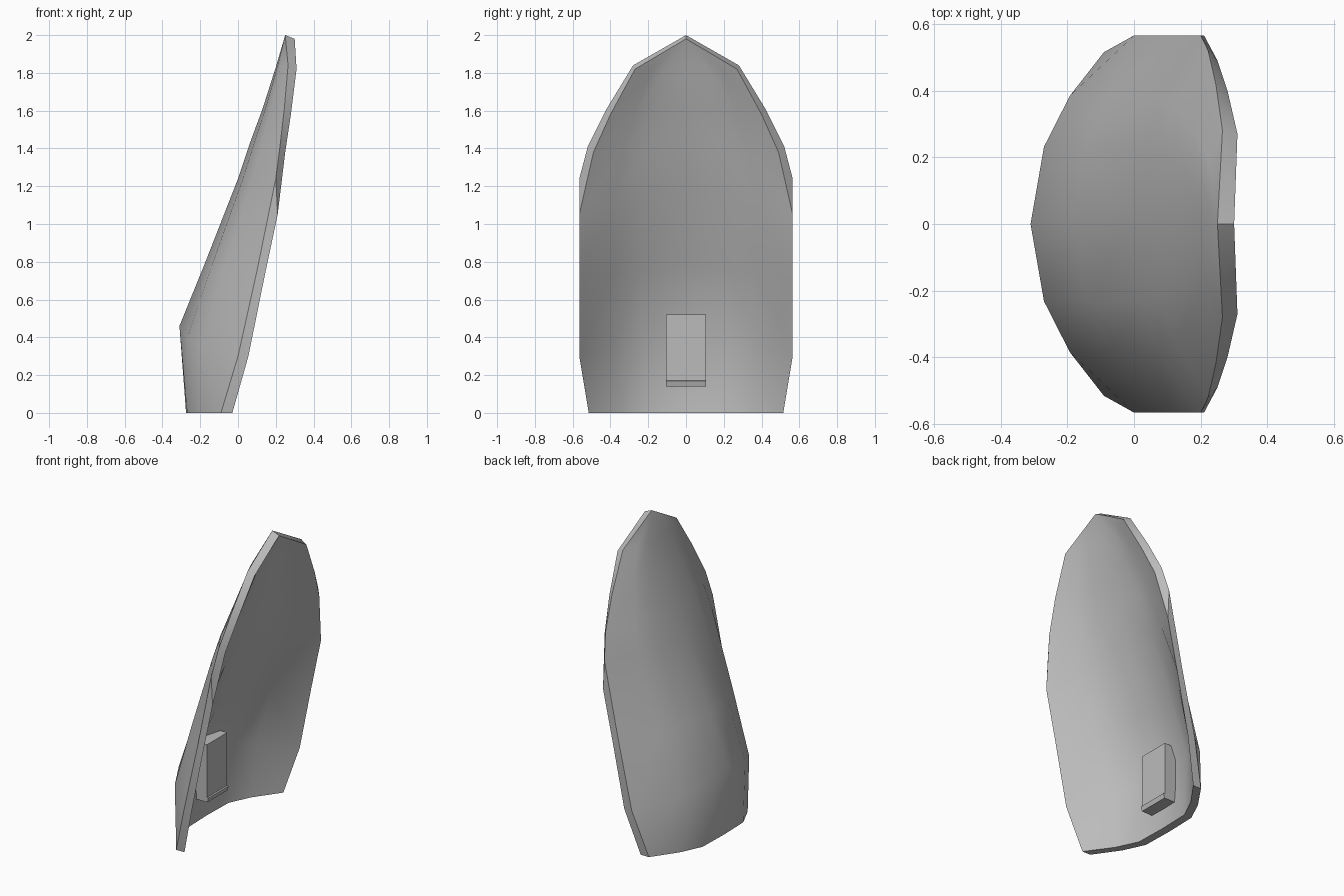
import bpy, bmesh, math
from mathutils import Vector

cube = bpy.data.objects.get("Cube")
if cube:
    bpy.data.objects.remove(cube, do_unlink=True)

# One plain grey for everything
grey = bpy.data.materials.new("plain grey")
grey.use_nodes = True
colour = (0.5, 0.5, 0.5, 1)
grey.diffuse_color = colour
grey.node_tree.nodes["Principled BSDF"].inputs["Base Color"].default_value = colour


def finish(bm, name, smooth_angle=None):
    bmesh.ops.remove_doubles(bm, verts=bm.verts, dist=0.0005)
    bmesh.ops.recalc_face_normals(bm, faces=bm.faces)
    mesh = bpy.data.meshes.new(name)
    bm.to_mesh(mesh)
    bm.free()
    mesh.materials.append(grey)
    obj = bpy.data.objects.new(name, mesh)
    bpy.context.collection.objects.link(obj)
    if smooth_angle:
        bpy.ops.object.select_all(action="DESELECT")
        obj.select_set(True)
        bpy.context.view_layer.objects.active = obj
        bpy.ops.object.shade_smooth_by_angle(angle=math.radians(smooth_angle))
    return obj


# Plate guides from the bottom to the tip: middle ridge (x, z), edges (x, y, z)
ridge = [(-.275, 0), (-.31, .46), (-.18, .78), (0, 1.24),
         (.06, 1.42), (.13, 1.61), (.2, 1.83), (.25, 2)]
outer_edge = [(-.09, .515, 0), (0, .565, .3), (.1, .565, .75), (.2, .565, 1.24),
              (.222, .52, 1.41), (.245, .42, 1.61), (.265, .28, 1.84), (.25, 0, 2)]
inner_edge = [(-.03, .515, 0), (.055, .565, .3), (.14, .565, .72), (.21, .565, 1.05),
              (.25, .49, 1.38), (.28, .4, 1.58), (.31, .27, 1.82), (.3, 0, 1.98)]
THICKNESS = .055
ACROSS = (0, .41, .68, 1)


def section(row, edge, thickness):
    """One curved cross-section, running from the -y edge to the +y edge."""
    middle = Vector((ridge[row][0] + thickness, 0, ridge[row][1]))
    side = Vector(edge[row])
    if side.y == 0:
        middle = side
    bulge = (0, .03 if row == 0 else .13, .38, 1)
    points = []
    for i in range(-3, 4):
        k = abs(i)
        p = middle.lerp(side, ACROSS[k])
        p.x = middle.x + (side.x - middle.x) * bulge[k]
        p.y = math.copysign(side.y * ACROSS[k], i)
        points.append(p)
    return points


# Curved plate: two skins joined by a rim
bm = bmesh.new()
skins = []
for edge, thickness in ((outer_edge, 0), (inner_edge, THICKNESS)):
    grid = [[bm.verts.new(p) for p in section(r, edge, thickness)]
            for r in range(len(ridge))]
    skins.append(grid)
    for low, high in zip(grid, grid[1:]):
        for i in range(6):
            a, b, c, d = low[i], low[i + 1], high[i + 1], high[i]
            if i < 3:
                halves = ((a, b, c), (a, c, d))
            else:
                halves = ((a, b, d), (b, c, d))
            for tri in halves:
                bm.faces.new(tri)
outer, inner = skins
for r in range(len(ridge) - 1):
    for i in (0, -1):
        bm.faces.new((outer[r][i], outer[r + 1][i], inner[r + 1][i], inner[r][i]))
for i in range(6):
    bm.faces.new((outer[0][i], outer[0][i + 1], inner[0][i + 1], inner[0][i]))
finish(bm, "curved_plate", 32)

# Mounting block on the hollow side, with a small lip at the foot
profile = [(-.25, .14), (-.15, .14), (-.142, .17), (-.152, .172), (-.152, .52), (-.25, .52)]
bm = bmesh.new()
face = bm.faces.new([bm.verts.new((x, -.105, z)) for x, z in profile])
moved = bmesh.ops.extrude_face_region(bm, geom=[face])["geom"]
bmesh.ops.translate(bm, vec=(0, .21, 0),
                    verts=[v for v in moved if isinstance(v, bmesh.types.BMVert)])
finish(bm, "mounting_block")
